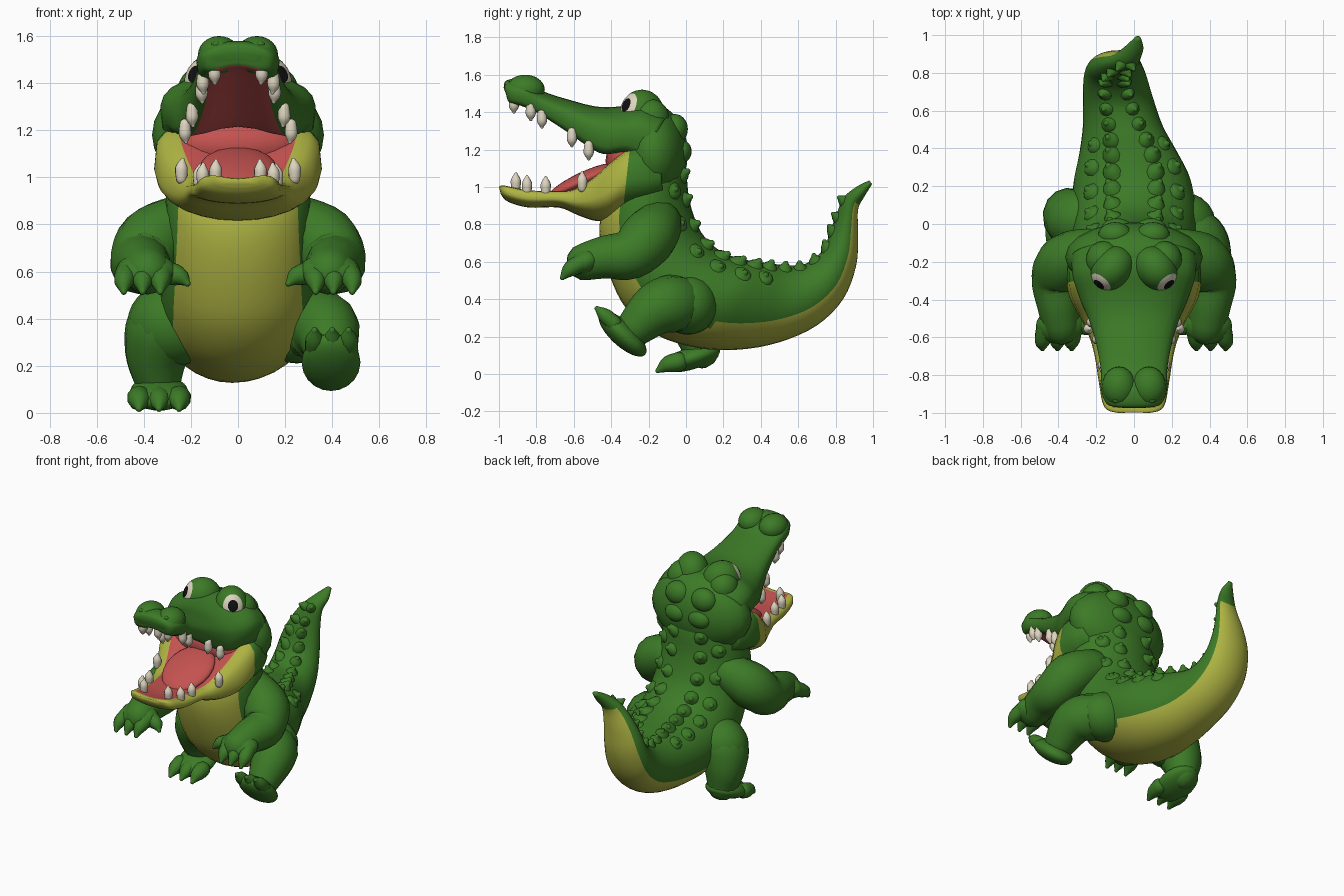
import bpy, bmesh, math
from mathutils import Vector, Euler

if "Cube" in bpy.data.objects:
    bpy.data.objects.remove(bpy.data.objects["Cube"], do_unlink=True)


def material(name, rgb):
    m = bpy.data.materials.new(name)
    m.use_nodes = True
    m.diffuse_color = (*rgb, 1)
    bsdf = m.node_tree.nodes["Principled BSDF"]
    bsdf.inputs["Base Color"].default_value = (*rgb, 1)
    bsdf.inputs["Roughness"].default_value = 0.8
    return m


GREEN = material("skin green", (0.045, 0.195, 0.02))
YELLOW = material("belly yellow", (0.42, 0.45, 0.055))
RED = material("mouth red", (0.55, 0.085, 0.08))
IVORY = material("tooth ivory", (0.72, 0.66, 0.52))
BLACK = material("pupil black", (0.005, 0.005, 0.006))


def finish(name, bm, mats):
    bmesh.ops.recalc_face_normals(bm, faces=bm.faces)
    for f in bm.faces:
        f.smooth = True
    me = bpy.data.meshes.new(name)
    bm.to_mesh(me)
    bm.free()
    for m in mats:
        me.materials.append(m)
    ob = bpy.data.objects.new(name, me)
    bpy.context.collection.objects.link(ob)
    return ob


def spline(st, t):
    """Smooth interpolation through a list of equal-length tuples."""
    n = len(st) - 1
    i = min(int(t), n - 1)
    u = t - i
    rows = zip(st[max(i - 1, 0)], st[i], st[i + 1], st[min(i + 2, n)])
    return [b + 0.5 * u * (c - a + u * (2*a - 5*b + 4*c - d + u * (3*(b - c) + d - a)))
            for a, b, c, d in rows]


def samples(st, per=4):
    return [spline(st, k / per) for k in range((len(st) - 1) * per + 1)]


def loft(name, rings, mats, pick=lambda i, a: 0):
    """Skin closed rings; pick chooses the material from ring and angle."""
    bm = bmesh.new()
    rows = [[bm.verts.new(p) for p in r] for r in rings]
    n = len(rows[0])
    for i in range(len(rows) - 1):
        for j in range(n):
            k = (j + 1) % n
            f = bm.faces.new((rows[i][j], rows[i][k], rows[i + 1][k], rows[i + 1][j]))
            f.material_index = pick(i, 2 * math.pi * (j + 0.5) / n)
    for r, i in ((rows[0], 0), (rows[-1], len(rows) - 1)):
        bm.faces.new(r).material_index = pick(i, -math.pi / 2)
    return finish(name, bm, mats)


def limb(name, pts, mat=GREEN, n=14):
    """Round-ended tube through (x, y, z, radius) points."""
    st = samples(pts)
    c = [(Vector(s[:3]), max(s[3], 0.002)) for s in st]
    t0, t1 = (c[1][0] - c[0][0]).normalized(), (c[-1][0] - c[-2][0]).normalized()
    caps = [math.radians(a) for a in (8, 35, 62)]
    (p, r), (q, s) = c[0], c[-1]
    c = ([(p - t0 * r * math.cos(a), r * math.sin(a)) for a in caps] + c
         + [(q + t1 * s * math.cos(a), s * math.sin(a)) for a in reversed(caps)])
    rings = []
    for i, (p, r) in enumerate(c):
        t = (c[min(i + 1, len(c) - 1)][0] - c[max(i - 1, 0)][0]).normalized()
        u = t.cross(Vector((1, 0.1, 0))).normalized()
        v = t.cross(u)
        rings.append([p + r * (u * math.cos(a) + v * math.sin(a))
                      for a in (2 * math.pi * j / n for j in range(n))])
    return loft(name, rings, [mat])


def blob(name, loc, size, mat=GREEN, tilt=0):
    bm = bmesh.new()
    bmesh.ops.create_uvsphere(bm, u_segments=20, v_segments=14, radius=1)
    rot = Euler((math.radians(tilt), 0, 0)).to_matrix()
    for v in bm.verts:
        v.co = rot @ Vector(a * b for a, b in zip(v.co, size)) + Vector(loc)
    return finish(name, bm, [mat])


def section(s, a, flat=0):
    """Point of a cross-section between a top and a bottom profile point."""
    ty, tz, by, bz, x, w = s
    h = math.sin(a)
    if h * flat > 0:    # hollowed mouth side with a raised rim
        h = flat * 1.3 * abs(h) ** 0.5 * (1 - 0.5 * h ** 4)
    return Vector((x + w * math.cos(a), (ty + by + h * (ty - by)) / 2,
                   (tz + bz + h * (tz - bz)) / 2))


def profile_loft(name, st, mats, pick, flat=0, n=24):
    rings = [[section(s, 2 * math.pi * j / n, flat) for j in range(n)] for s in samples(st)]
    return loft(name, rings, mats, pick)


# Torso and tail: back y, z, belly y, z, sideways centre, half width
BODY = [(-.04, 1.22, -.38, .98, 0, .26), (0, 1.08, -.45, .86, 0, .30),
        (.02, .92, -.46, .72, 0, .31), (.08, .76, -.41, .53, 0, .32),
        (.18, .66, -.32, .35, 0, .33), (.28, .62, -.16, .21, 0, .33),
        (.38, .60, .06, .14, -.01, .31), (.46, .59, .28, .13, -.03, .26),
        (.55, .58, .5, .17, -.06, .21), (.64, .59, .7, .26, -.085, .185),
        (.73, .66, .84, .4, -.1, .165), (.77, .76, .91, .58, -.1, .14),
        (.8, .84, .92, .75, -.08, .11), (.84, .94, .92, .88, -.04, .075),
        (.91, 1.0, .955, .95, 0, .05), (.98, 1.035, .995, 1.015, .02, .015)]
profile_loft("body_and_tail", BODY, [GREEN, YELLOW], n=32, pick=lambda i, a:
             int(math.sin(a) < (-0.6 if i < 24 else -0.4) and i < 53))

# Rows of low back scutes
for row, spread, first, last, step, rise in (("inner", 22, 1.0, 13.3, .85, .034),
                                             ("outer", 46, 1.4, 8, 1.1, .016)):
    t = first
    while t < last:
        s = spline(BODY, t)
        for side in (1, -1):
            p = section(s, math.pi / 2 + side * math.radians(spread))
            out = (p - Vector((s[4], (s[0] + s[2]) / 2, (s[1] + s[3]) / 2))).normalized()
            k = 0.6 + min(s[5], 0.3) * 1.7
            limb(row + "_scute", [(*(p - out * 0.04), 0.058 * k), (*p, 0.04 * k),
                                  (*(p + out * rise * 0.8), 0.016 * k)], n=10)
        t += step

# Skull and upper jaw with red palate
blob("skull", (0, -.175, 1.18), (.365, .185, .26))
UPPER = [(-.975, 1.53, -.96, 1.49, 0, .09), (-.96, 1.57, -.945, 1.45, 0, .145),
         (-.87, 1.575, -.88, 1.43, 0, .175), (-.76, 1.51, -.79, 1.39, 0, .175),
         (-.62, 1.465, -.65, 1.3, 0, .2), (-.48, 1.43, -.53, 1.215, 0, .24),
         (-.36, 1.43, -.44, 1.17, 0, .285), (-.22, 1.45, -.33, 1.18, 0, .325),
         (-.09, 1.4, -.25, 1.14, 0, .33)]
profile_loft("upper_jaw", UPPER, [GREEN, RED],
             lambda i, a: int(math.sin(a) < -0.7 and 2 < i < 30), flat=-1)

# Lower jaw with red floor, blending into green behind the cheeks
LOWER = [(-1, 1, -.99, .96, 0, .1), (-.975, 1.01, -.95, .92, 0, .16),
         (-.85, .985, -.84, .89, 0, .185), (-.7, .98, -.68, .89, 0, .21),
         (-.6, .99, -.58, .85, 0, .24), (-.5, 1.05, -.49, .82, 0, .285),
         (-.4, 1.14, -.41, .82, 0, .335), (-.3, 1.21, -.34, .85, 0, .355),
         (-.22, 1.21, -.2, .88, 0, .35), (-.14, 1.18, -.12, .92, 0, .32)]
profile_loft("lower_jaw", LOWER, [YELLOW, RED, GREEN],
             lambda i, a: 2 if i > 27 else int(math.sin(a) > 0.7 and i > 3), flat=1)
blob("mouth_back", (0, -.315, 1.14), (.27, .115, .115), RED)
blob("tongue", (0, -.55, 1.035), (.165, .2, .045), RED, tilt=25)


def eye(side):
    """Raised eye bulge whose pole carries a white and a pupil."""
    bm = bmesh.new()
    bmesh.ops.create_uvsphere(bm, u_segments=28, v_segments=30, radius=0.125)
    for f in bm.faces:
        ang = math.degrees(f.calc_center_median().angle(Vector((0, 0, 1))))
        f.material_index = 2 if ang < 18 else 1 if ang < 36 else 0
    rot = Vector((side * 0.58, -0.7, 0.36)).to_track_quat('Z', 'Y')
    for v in bm.verts:
        v.co = rot @ Vector((v.co.x * 0.85, v.co.y, v.co.z)) + Vector((side * 0.115, -.235, 1.395))
    finish("eye", bm, [GREEN, IVORY, BLACK])


def tooth(name, x, y, z, length):
    d = math.copysign(1, length)
    limb(name, [(x, y, z - d * 0.025, .024), (x, y, z + length * 0.35, .027),
                (x * 0.98, y, z + length * 0.9, .009)], IVORY, 10)


for side in (1, -1):
    eye(side)
    blob("brow", (side * .16, -.19, 1.37), (.095, .1, .1))
    blob("nostril_bump", (side * .08, -.86, 1.52), (.09, .105, .08))
    blob("nostril", (side * .095, -.935, 1.565), (.018, .012, .012))
    blob("head_ridge", (side * .1, -.06, 1.31), (.09, .07, .08))
    blob("nape_ridge", (side * .09, -.02, 1.19), (.08, .05, .06))
    for x, y, z in ((.1, -.92, 1.45), (.15, -.83, 1.41), (.155, -.77, 1.37),
                    (.195, -.61, 1.27), (.225, -.52, 1.2)):
        tooth("upper_tooth", side * x, y, z, -.055)
    for x, y, z in ((.095, -.91, 1.015), (.15, -.85, 1.0), (.165, -.75, .995), (.24, -.555, 1.02)):
        tooth("lower_tooth", side * x, y, z, .06)

    # Arms and hands
    limb("arm", [(side * .24, -.15, .8, .13), (side * .36, -.2, .73, .15),
                 (side * .41, -.3, .64, .135), (side * .4, -.43, .625, .115),
                 (side * .385, -.54, .6, .1)])
    blob("hand", (side * .39, -.54, .6), (.13, .1, .075), tilt=25)
    for x, tip in ((.32, .33), (.4, .405), (.47, .485)):
        limb("finger", [(side * x, -.55, .6, .048), (side * tip, -.62, .56, .042),
                        (side * tip, -.66, .515, .014)], n=10)
    limb("thumb", [(side * .32, -.52, .6, .05), (side * .25, -.55, .58, .042),
                   (side * .215, -.57, .55, .014)], n=10)

# Raised leg with sole turned forward
blob("raised_hip", (.25, .01, .37), (.18, .16, .16))
limb("raised_leg", [(.24, .0, .37, .14), (.335, -.08, .375, .155), (.38, -.17, .34, .14),
                    (.39, -.27, .25, .105)])
blob("raised_foot", (.395, -.34, .215), (.125, .165, .065), tilt=-43)
for x in (.325, .4, .47):
    limb("raised_toe", [(x, -.385, .27, .042), (x, -.435, .315, .038), (x, -.475, .35, .014)], n=10)

# Standing leg
blob("standing_hip", (-.27, .02, .38), (.2, .17, .18))
limb("standing_leg", [(-.27, .02, .4, .15), (-.32, .03, .35, .16), (-.345, .06, .24, .135),
                      (-.34, .08, .13, .1)])
blob("standing_foot", (-.335, .03, .085), (.125, .16, .06), tilt=18)
for x in (-.42, -.335, -.25):
    limb("standing_toe", [(x, -.04, .065, .052), (x, -.1, .05, .044), (x, -.15, .018, .014)], n=10)
